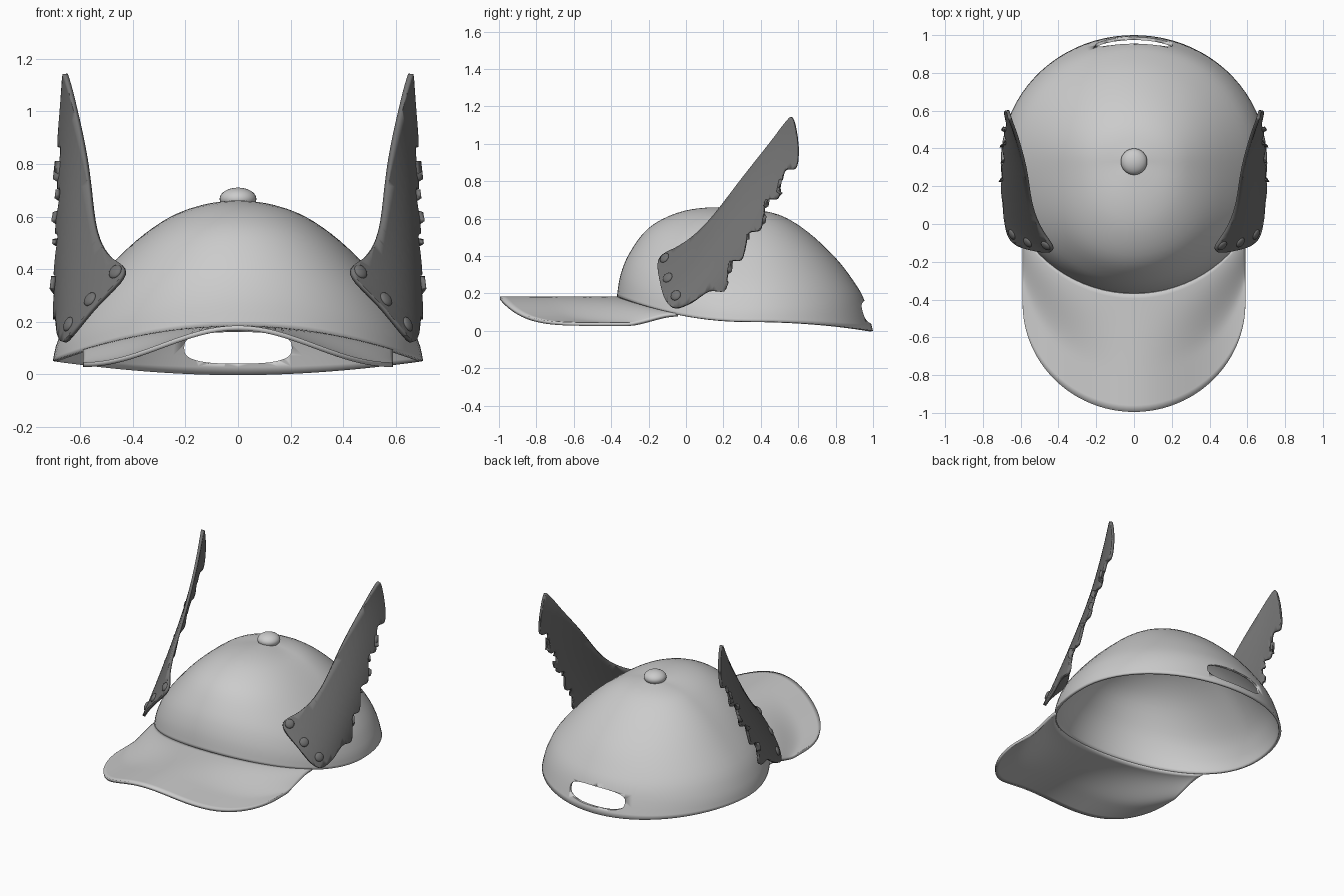
import bpy, bmesh, math
from mathutils import Vector, Matrix

if "Cube" in bpy.data.objects:
    bpy.data.objects.remove(bpy.data.objects["Cube"])


def material(name, v):
    m = bpy.data.materials.new(name)
    m.diffuse_color = (v, v, v, 1)
    m.use_nodes = True
    m.node_tree.nodes["Principled BSDF"].inputs["Base Color"].default_value = m.diffuse_color
    return m


LIGHT = material("light_grey_cloth", 0.6)
DARK = material("dark_grey_wing", 0.17)


def make(name, bm, mat, facing=None, thickness=0, mirror=False):
    """Turn a bmesh into a smooth object, optionally thickened and mirrored."""
    bmesh.ops.recalc_face_normals(bm, faces=bm.faces)
    if facing:
        d = Vector(facing)
        if sum(f.normal.dot(d) * f.calc_area() for f in bm.faces) < 0:
            bmesh.ops.reverse_faces(bm, faces=bm.faces)
    me = bpy.data.meshes.new(name)
    bm.to_mesh(me)
    bm.free()
    ob = bpy.data.objects.new(name, me)
    bpy.context.collection.objects.link(ob)
    me.materials.append(mat)
    bpy.ops.object.select_all(action='DESELECT')
    ob.select_set(True)
    bpy.context.view_layer.objects.active = ob
    bpy.ops.object.shade_smooth_by_angle(angle=math.radians(45))
    if thickness:
        s = ob.modifiers.new("thickness", 'SOLIDIFY')
        s.thickness, s.offset = thickness, -1
    if mirror:
        ob.modifiers.new("mirror", 'MIRROR')
    return ob


def spline(pts, steps, closed=False):
    """Catmull-Rom curve through the points."""
    n, out = len(pts), []
    for i in range(n if closed else n - 1):
        get = (lambda k: pts[k % n]) if closed else (lambda k: pts[min(max(k, 0), n - 1)])
        p0, p1, p2, p3 = (Vector(get(i + k)) for k in (-1, 0, 1, 2))
        for j in range(steps):
            t = j / steps
            out.append(p1 + 0.5 * t * (p2 - p0 + t * (2 * p0 - 5 * p1 + 4 * p2 - p3
                                                      + t * (3 * p1 - p0 - 3 * p2 + p3))))
    if not closed:
        out.append(Vector(pts[-1]))
    return out


# --- Crown: blend of front, side and back profiles (radius, height) around the button
CY = 0.33
front = spline([(.70, .18), (.68, .30), (.63, .42), (.53, .55), (.38, .63), (.21, .66), (0, .655)], 4)
side = spline([(.705, .05), (.685, .13), (.62, .255), (.46, .44), (.32, .56), (.19, .625), (0, .655)], 4)
back = spline([(.67, .0), (.625, .16), (.57, .26), (.47, .39), (.32, .53), (.17, .62), (0, .655)], 4)


def crown_point(a, k):
    c = math.cos(a)
    wf, wb, ws = max(c, 0) ** 2, max(-c, 0) ** 2, 1 - c * c
    r, z = front[k] * wf + side[k] * ws + back[k] * wb
    return Vector((r * math.sin(a), CY - r * c, z))


SEG = 80
bm = bmesh.new()
rings = [[bm.verts.new(crown_point(2 * math.pi * i / SEG, k)) for i in range(SEG)]
         for k in range(len(front) - 1)]
apex = bm.verts.new((0, CY, 0.655))
for a, b in zip(rings, rings[1:]):
    for i in range(SEG):
        j = (i + 1) % SEG
        bm.faces.new((a[i], a[j], b[j], b[i]))
for i in range(SEG):
    bm.faces.new((rings[-1][i], rings[-1][(i + 1) % SEG], apex))
crown = make("crown", bm, LIGHT, (0, 0, 1), 0.015)

# --- Rounded opening at the back of the crown
bm = bmesh.new()
loop = []
for i in range(48):
    a = 2 * math.pi * i / 48
    c, s = math.cos(a), math.sin(a)
    loop.append(bm.verts.new((math.copysign(abs(c) ** .7, c) * .205, .75,
                              .1 + math.copysign(abs(s) ** .7, s) * .06)))
f = bm.faces.new(loop)
ext = bmesh.ops.extrude_face_region(bm, geom=[f])
bmesh.ops.translate(bm, vec=(0, .4, 0),
                    verts=[v for v in ext['geom'] if isinstance(v, bmesh.types.BMVert)])
cutter = make("opening_cutter", bm, LIGHT)
cutter.hide_render = True
cutter.display_type = 'WIRE'
cut = crown.modifiers.new("opening", 'BOOLEAN')
cut.operation, cut.solver, cut.object = 'DIFFERENCE', 'EXACT', cutter
bpy.context.view_layer.objects.active = crown
for m in ("thickness", "opening"):
    bpy.ops.object.modifier_apply(modifier=m)
cutter.hide_set(True)

# --- Brim: arched sheet from the crown rim to a half-oval front edge
NU, NV = 48, 18
bm = bmesh.new()
grid = []
for i in range(NU + 1):
    u = 2 * i / NU - 1
    p = crown_point(u * math.radians(57), 0)
    p.y += .01
    s = u * math.pi / 2
    q = Vector((.59 * math.sin(s), -.42 - .575 * math.cos(s), 0))
    row = []
    for j in range(NV + 1):
        v = j / NV
        w = p.lerp(q, v)
        arch = .18 - .07 * (1 - math.cos(math.pi * w.x / .59))
        blend = min(1, v * 1.5)
        blend = blend * blend * (3 - 2 * blend)
        w.z = p.z * (1 - blend) + arch * blend + .005
        row.append(bm.verts.new(w))
    grid.append(row)
for a, b in zip(grid, grid[1:]):
    for j in range(NV):
        bm.faces.new((a[j], a[j + 1], b[j + 1], b[j]))
make("brim", bm, LIGHT, (0, 0, 1), 0.018)

# --- Button on top
bm = bmesh.new()
bmesh.ops.create_uvsphere(bm, u_segments=32, v_segments=16, radius=1,
                          matrix=Matrix.Translation((0, CY, .667)) @ Matrix.Diagonal((.07, .07, .043, 1)))
make("button", bm, LIGHT)

# --- Wings: toothed outline (y, z) bent over a curved sheet
ALONG, ACROSS = Vector((.68, .735)), Vector((.735, -.68))
ROOT = Vector((-.15, .36))


def wing_x(y, z):
    p = Vector((y, z)) - ROOT
    s, d = max(p.dot(ALONG), 0), p.dot(ACROSS)
    return .705 - max(.02, .25 - .2 * s ** 1.2) * max(0, 1 - max(d, -.02) / .36) ** 2


outline = [(-.06, .125), (-.11, .165), (-.137, .25), (-.152, .355), (-.125, .41), (-.04, .455),
           (.05, .52), (.15, .625), (.30, .82), (.45, 1.01), (.53, 1.115), (.565, 1.14),
           (.59, 1.06), (.60, .95), (.585, .87), (.53, .86), (.51, .79), (.49, .71), (.43, .70),
           (.412, .61), (.395, .54), (.335, .525), (.317, .45), (.295, .38), (.235, .37),
           (.22, .28), (.205, .212), (.12, .213), (.03, .155)]
bm = bmesh.new()
face = bm.faces.new([bm.verts.new((0, p.x, p.y)) for p in spline(outline, 4, True)])
bmesh.ops.triangulate(bm, faces=[face])
for direction, step, count in ((ACROSS, .03, 14), (ALONG, .06, 22)):
    for i in range(count):
        o = ROOT + direction * (step * (i - 3 if direction is ALONG else i))
        bmesh.ops.bisect_plane(bm, geom=bm.verts[:] + bm.edges[:] + bm.faces[:], dist=1e-5,
                               plane_co=(0, o.x, o.y), plane_no=(0, direction.x, direction.y))
for v in bm.verts:
    v.co.x = wing_x(v.co.y, v.co.z)
make("wings", bm, DARK, (1, 0, 0), 0.018, True)

# --- Rivets: flattened domes facing along the wing surface
bm = bmesh.new()
for y, z in ((-.115, .39), (-.098, .285), (-.055, .19)):
    e = .01
    n = Vector((1, -(wing_x(y + e, z) - wing_x(y - e, z)) / (2 * e),
                -(wing_x(y, z + e) - wing_x(y, z - e)) / (2 * e)))
    m = Matrix.Translation((wing_x(y, z), y, z)) @ n.to_track_quat('Z', 'Y').to_matrix().to_4x4()
    bmesh.ops.create_uvsphere(bm, u_segments=20, v_segments=10, radius=1,
                              matrix=m @ Matrix.Diagonal((.029, .029, .013, 1)))
make("rivets", bm, DARK, None, 0, True)
